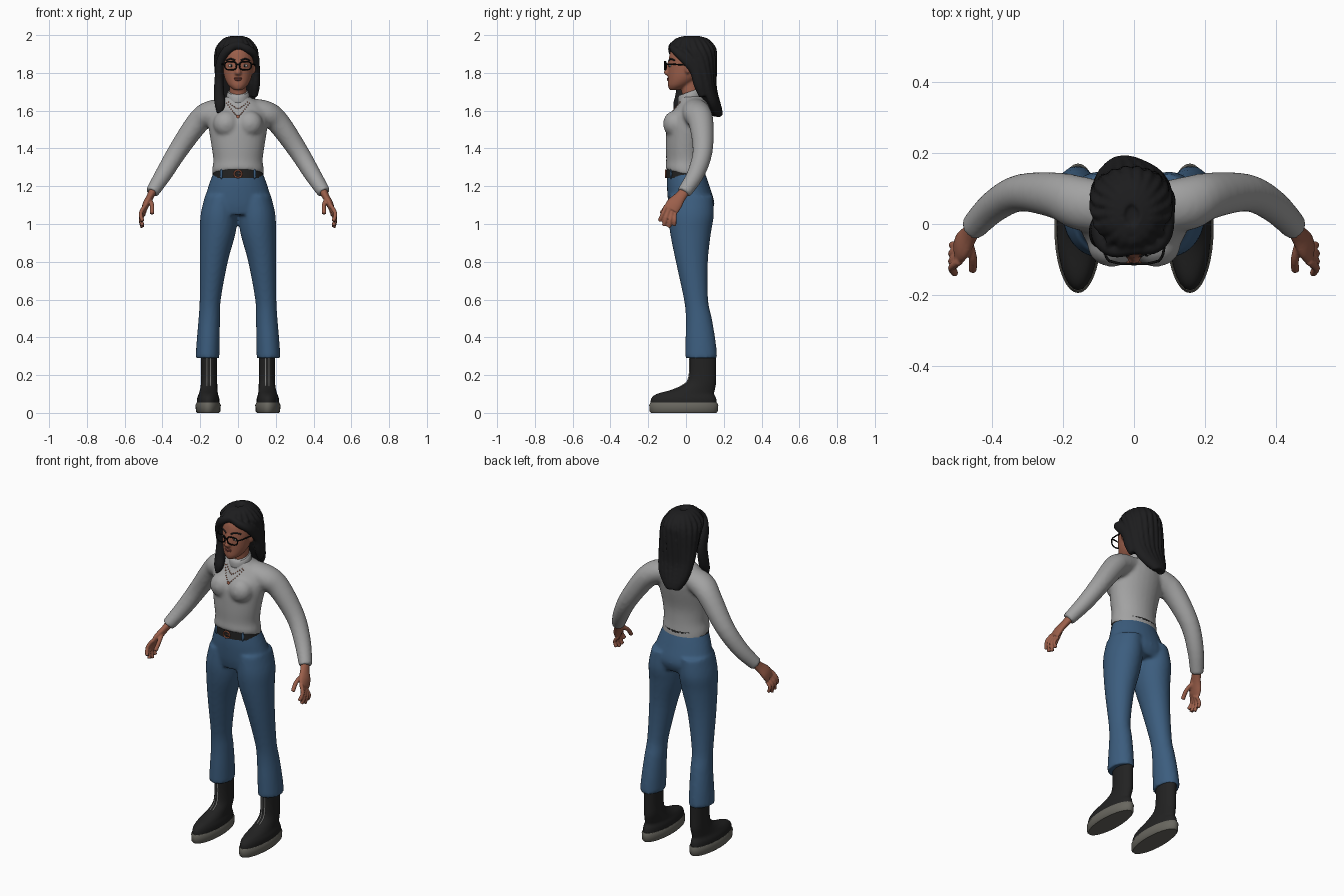
import bpy, bmesh
from math import sin, cos, pi, radians
from mathutils import Vector, Matrix

old = bpy.data.objects.get("Cube")
if old:
    bpy.data.objects.remove(old)


def material(name, *rgb):
    m = bpy.data.materials.new(name)
    m.use_nodes = True
    m.diffuse_color = (*rgb, 1)
    m.node_tree.nodes["Principled BSDF"].inputs["Base Color"].default_value = (*rgb, 1)
    return m


GREY = material("grey_knit", .36, .36, .36)
DENIM = material("blue_denim", .045, .11, .21)
HAIR = material("black_hair", .012, .012, .013)
SKIN = material("warm_skin", .33, .115, .07)
LEATHER = material("black_leather", .016, .016, .016)
RUBBER = material("grey_rubber", .14, .135, .115)
COPPER = material("copper", .42, .13, .07)
WHITE = material("off_white", .6, .6, .58)
LIP = material("lip", .25, .07, .055)
FRAME = material("black_frame", .004, .004, .004)


def refine(rows, steps):
    """Catmull-Rom interpolation of every value in the rows."""
    out = []
    for i in range(len(rows) - 1):
        p0, p1, p2, p3 = (rows[min(max(i + k, 0), len(rows) - 1)] for k in (-1, 0, 1, 2))
        for s in range(steps):
            t = s / steps
            out.append([b + .5 * t * (c - a + t * (2*a - 5*b + 4*c - d + t * (3*b - a - 3*c + d)))
                        for a, b, c, d in zip(p0, p1, p2, p3)])
    return out + [list(rows[-1])]


def loft(bm, rows, steps=4, n=28, follow=False, side=1):
    """Skin rings (x, y, z, radius a, radius b, tilt); level, or square to the path."""
    rows = refine([tuple(r) + (0,) * (6 - len(r)) for r in rows], steps)
    pts = [Vector((r[0] * side, r[1], r[2])) for r in rows]
    rings = []
    for i, (p, r) in enumerate(zip(pts, rows)):
        u, v = Vector((1, 0, 0)), Vector((0, 1, r[5]))
        if follow:
            t = (pts[min(i + 1, len(pts) - 1)] - pts[max(i - 1, 0)]).normalized()
            ref = Vector((0, 0, 1)) if abs(t.y) > .95 else Vector((0, 1, 0))
            u = ref.cross(t).normalized()
            v = t.cross(u)
        rings.append([bm.verts.new(p + u * r[3] * cos(2*pi*k/n) + v * r[4] * sin(2*pi*k/n))
                      for k in range(n)])
    for a, b in zip(rings, rings[1:]):
        for k in range(n):
            bm.faces.new((a[k], a[(k + 1) % n], b[(k + 1) % n], b[k]))
    bm.faces.new(rings[0])
    bm.faces.new(rings[-1])


def tube(bm, path, r, side=1, steps=4):
    loft(bm, [(*p, r, r) for p in path], steps, 10, True, side)


def ball(bm, centre, size):
    bmesh.ops.create_uvsphere(bm, u_segments=16, v_segments=10, radius=1,
                              matrix=Matrix.Translation(centre) @ Matrix.Diagonal((*size, 1)))


def finish(name, bm, mat, voxel=0, smooth=4):
    bmesh.ops.recalc_face_normals(bm, faces=bm.faces[:])
    me = bpy.data.meshes.new(name)
    bm.to_mesh(me)
    bm.free()
    me.materials.append(mat)
    me.shade_smooth()
    me.set_sharp_from_angle(angle=radians(45))
    ob = bpy.data.objects.new(name, me)
    bpy.context.scene.collection.objects.link(ob)
    if voxel:
        rm = ob.modifiers.new("blend", 'REMESH')
        rm.mode, rm.voxel_size, rm.use_smooth_shade = 'VOXEL', voxel, True
        sm = ob.modifiers.new("soften", 'SMOOTH')
        sm.factor, sm.iterations = .5, smooth
    return ob


def front_point(ob, x, z, default):
    """Point on the front surface of an object."""
    bpy.context.view_layer.update()
    ev = ob.evaluated_get(bpy.context.evaluated_depsgraph_get())
    hit, loc, _, _ = ev.ray_cast(Vector((x, -1, z)), Vector((0, 1, 0)))
    return loc if hit else Vector((x, default, z))


SIDES = ((1, "left"), (-1, "right"))

# Sweater: torso, bust and sleeves blended together
bm = bmesh.new()
loft(bm, [(0, 0, 1.26, .137, .107, -.25), (0, -.002, 1.29, .137, .106, -.15),
          (0, -.003, 1.34, .131, .102), (0, -.003, 1.42, .142, .104), (0, .01, 1.52, .157, .113),
          (0, .025, 1.58, .157, .108), (0, .04, 1.635, .13, .085), (0, .03, 1.665, .075, .066),
          (0, .022, 1.68, .055, .057)])
for s, _ in SIDES:
    ball(bm, (.062 * s, -.06, 1.53), (.07, .062, .07))
    loft(bm, [(.06, .045, 1.612, .055, .07), (.15, .058, 1.585, .066, .076),
              (.215, .08, 1.535, .061, .066), (.32, .088, 1.385, .052, .053),
              (.395, .05, 1.262, .045, .046), (.457, -.012, 1.165, .036, .038)], follow=True, side=s)
sweater = finish("sweater", bm, GREY, .01, 5)

# Folded roll collar
bm = bmesh.new()
loft(bm, [(0, .024, 1.645, .058, .06, .3), (0, .021, 1.668, .062, .064, .35),
          (0, .019, 1.69, .058, .061, .35), (0, .018, 1.7, .052, .055, .35)])
finish("collar", bm, GREY)

# Jeans: pelvis and two flared legs
bm = bmesh.new()
loft(bm, [(0, 0, 1.275, .13, .099), (0, .012, 1.2, .157, .113), (0, .028, 1.11, .182, .122),
          (0, .024, 1.05, .185, .105)])
for s, _ in SIDES:
    loft(bm, [(.09, .027, 1.15, .085, .115), (.1, .027, 1.05, .098, .121), (.107, .024, .95, .094, .108),
              (.128, .031, .8, .074, .085), (.147, .053, .6, .056, .064), (.152, .068, .5, .057, .069),
              (.158, .077, .38, .061, .08), (.162, .081, .29, .063, .085)], side=s)
finish("jeans", bm, DENIM, .01, 4)

# Belt with loops and buckle
bm = bmesh.new()
loft(bm, [(0, 0, 1.243, .135, .104), (0, 0, 1.288, .133, .103)], 1, 40)
finish("belt", bm, LEATHER)
bm = bmesh.new()
for s, _ in SIDES:
    ball(bm, (.088 * s, -.08, 1.265), (.008, .006, .027))
finish("belt_loops", bm, DENIM)
bm = bmesh.new()
tube(bm, [(.02 * cos(a * pi / 8), -.108, 1.265 + .019 * sin(a * pi / 8)) for a in range(18)], .004)
tube(bm, [(0, -.108, 1.265), (.018, -.108, 1.265)], .003)
finish("belt_buckle", bm, COPPER)

# Boots: upper, sole and front trim lines
for s, label in SIDES:
    bm = bmesh.new()
    loft(bm, [(.158, -.012, .04, .06, .175), (.158, -.012, .075, .059, .172), (.157, -.003, .1, .051, .152),
              (.155, .04, .124, .046, .113), (.153, .079, .16, .043, .08), (.153, .088, .22, .042, .071),
              (.153, .088, .31, .043, .072)], side=s)
    boot = finish(label + "_boot", bm, LEATHER)
    bm = bmesh.new()
    loft(bm, [(.158, -.012, 0, .058, .172), (.158, -.012, .008, .065, .18), (.158, -.012, .042, .067, .183),
              (.158, -.012, .054, .061, .177)], 1, 36, side=s)
    finish(label + "_sole", bm, RUBBER)
    bm = bmesh.new()
    for x in (.147, .164):
        tube(bm, [front_point(boot, x * s, .14 + .02 * k, .02) for k in range(9)], .0025)
    finish(label + "_boot_trim", bm, WHITE)

# Hands: palm, four fingers and thumb
for s, label in SIDES:
    bm = bmesh.new()
    loft(bm, [(.445, .003, 1.185, .024, .027), (.465, -.03, 1.145, .019, .031),
              (.485, -.06, 1.108, .019, .042), (.497, -.08, 1.075, .014, .04)], follow=True, side=s)
    for base, tip, r in (((-.106, 1.097), (-.14, 1.015), .011), ((-.091, 1.082), (-.118, .99), .011),
                         ((-.075, 1.067), (-.09, .982), .011), ((-.058, 1.056), (-.06, .992), .0095)):
        mid = [(a + b) / 2 for a, b in zip(base, tip)]
        tube(bm, [(.493, *base), (.515, *mid), (.505, *tip)], r, s)
    tube(bm, [(.468, -.045, 1.13), (.455, -.095, 1.1), (.456, -.132, 1.055)], .012, s)
    finish(label + "_hand", bm, SKIN, .005, 2)

# Head: skull, neck, nose and ears
bm = bmesh.new()
loft(bm, [(0, -.062, 1.71, .022, .026), (0, -.04, 1.733, .05, .056), (0, -.016, 1.77, .07, .08),
          (0, 0, 1.82, .08, .096), (0, .01, 1.87, .084, .102), (0, .02, 1.92, .08, .1),
          (0, .03, 1.965, .055, .075)])
loft(bm, [(0, .03, 1.65, .045, .048), (0, .02, 1.76, .045, .05)])
loft(bm, [(0, -.086, 1.86, .008, .01), (0, -.094, 1.825, .01, .014), (0, -.1, 1.8, .017, .018),
          (0, -.092, 1.787, .014, .012)])
for s, _ in SIDES:
    ball(bm, (.084 * s, .01, 1.825), (.01, .017, .03))
head = finish("head", bm, SKIN, .006, 3)

# Facial features set on the face surface
features = (("eye_whites", WHITE, .037, 1.838, (.013, .005, .008)),
            ("irises", FRAME, .036, 1.838, (.006, .0075, .007)))
for name, mat, x, z, size in features:
    bm = bmesh.new()
    for s, _ in SIDES:
        ball(bm, front_point(head, x * s, z, -.085), size)
    finish(name, bm, mat)
bm = bmesh.new()
for s, _ in SIDES:
    tube(bm, [front_point(head, x * s, z, -.085) for x, z in ((.016, 1.866), (.038, 1.874), (.062, 1.866))], .0045)
finish("eyebrows", bm, HAIR)
bm = bmesh.new()
for z, w in ((1.771, .022), (1.763, .018)):
    ball(bm, front_point(head, 0, z, -.093) + Vector((0, .003, 0)), (w, .008, .0055))
finish("lips", bm, LIP)

# Glasses: rounded rims, bridge and temples
bm = bmesh.new()
for s, _ in SIDES:
    rim = []
    for k in range(26):
        c, d = cos(k * pi / 12), sin(k * pi / 12)
        x = .039 + .031 * abs(c) ** .7 * (1 if c > 0 else -1)
        rim.append((x, -.112 + .25 * max(x - .04, 0), 1.838 + .022 * abs(d) ** .7 * (1 if d > 0 else -1)))
    tube(bm, rim, .0038, s, 1)
    tube(bm, [(.07, -.104, 1.846), (.082, -.085, 1.846), (.087, -.04, 1.844), (.089, .01, 1.84)], .0038, s)
tube(bm, [(-.01, -.112, 1.842), (0, -.114, 1.845), (.01, -.112, 1.842)], .0038)
finish("glasses", bm, FRAME)

# Hair: a cap with strands following its rings, plus front locks
cap = [(-.006, .025, 1.985, .02, .03), (-.008, .028, 1.972, .063, .08), (-.008, .034, 1.93, .099, .114),
       (-.008, .06, 1.88, .107, .094), (-.008, .082, 1.8, .105, .07), (-.008, .102, 1.72, .1, .05),
       (-.012, .128, 1.65, .085, .04), (-.022, .148, 1.605, .058, .032), (-.03, .165, 1.575, .03, .018)]
bm = bmesh.new()
loft(bm, cap)
for k in range(13):
    a0 = radians(-15 + 17.5 * k)
    loft(bm, [(x + rx * cos(a0 + .05 * i), y + ry * sin(a0 + .05 * i), z, .013, .013)
              for i, (x, y, z, rx, ry) in enumerate(cap)], n=10, follow=True)
for k in range(7):
    a0 = radians(-30 - 20 * k)
    loft(bm, [(x + rx * cos(a0), y + ry * sin(a0), z, .012, .012) for x, y, z, rx, ry in cap[:3]],
         n=10, follow=True)
loft(bm, [(.0, -.07, 1.95, .016, .016), (-.055, -.077, 1.922, .024, .018), (-.093, -.04, 1.86, .022, .032),
          (-.1, -.012, 1.77, .024, .036), (-.1, -.025, 1.68, .028, .032), (-.095, -.045, 1.63, .028, .024),
          (-.1, -.05, 1.585, .012, .012)], follow=True)
loft(bm, [(.0, -.07, 1.95, .016, .016), (.055, -.067, 1.925, .022, .018), (.09, -.02, 1.89, .02, .028),
          (.098, .045, 1.82, .018, .03), (.093, .07, 1.74, .024, .03), (.088, .09, 1.675, .016, .02)], follow=True)
finish("hair", bm, HAIR, .007, 3)

# Two necklaces lying on the sweater
bm = bmesh.new()
for width, top, drop, count in ((.06, 1.64, .07, 17), (.05, 1.645, .035, 11)):
    for k in range(count):
        t = 2 * k / (count - 1) - 1
        ball(bm, front_point(sweater, width * t, top - drop * (1 - abs(t) ** 1.3), -.08), (.0032,) * 3)
ball(bm, front_point(sweater, 0, 1.567, -.1), (.009, .004, .009))
finish("necklaces", bm, COPPER)
